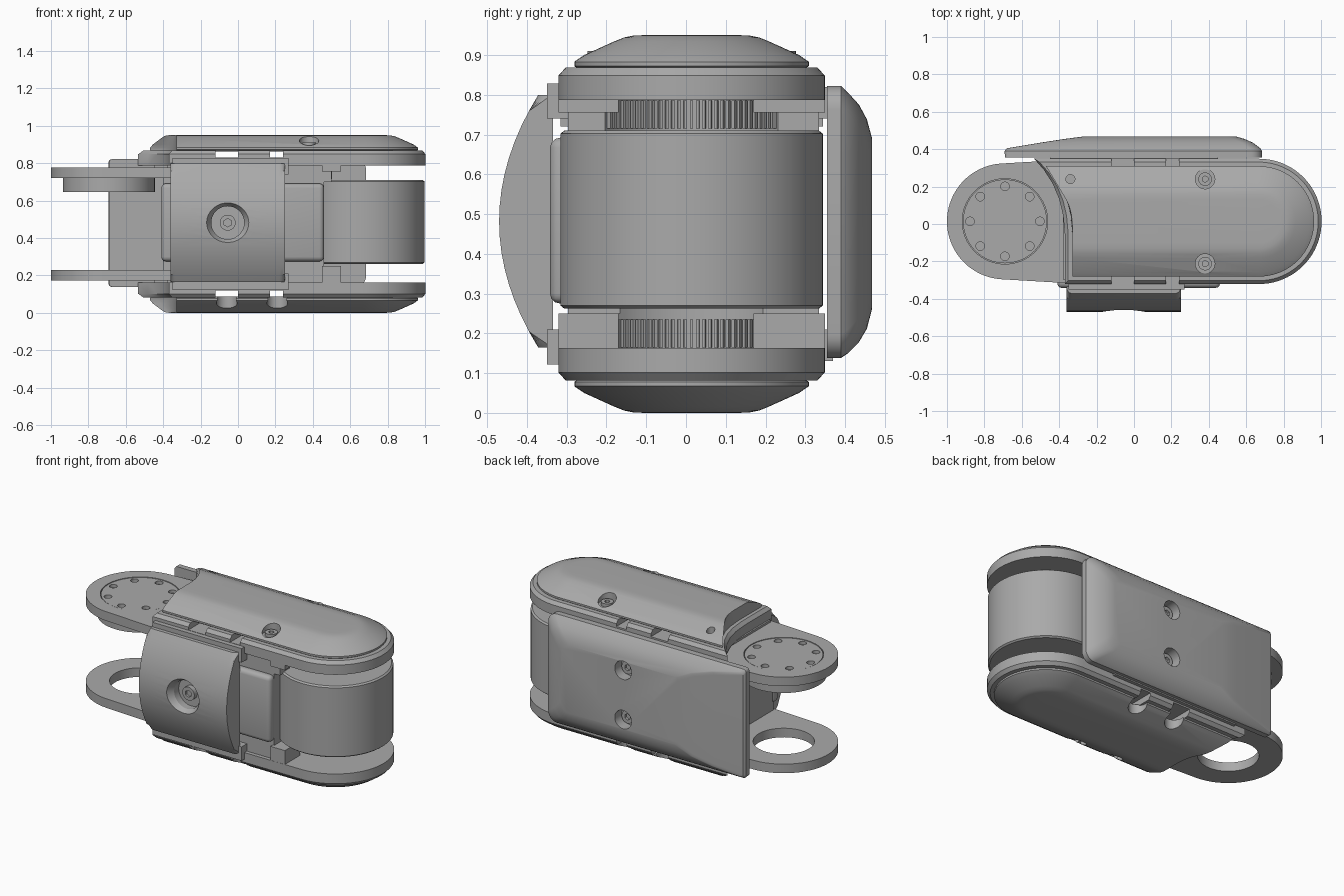
import bpy, bmesh, math
from mathutils import Matrix, Vector

if "Cube" in bpy.data.objects:
    bpy.data.objects.remove(bpy.data.objects["Cube"], do_unlink=True)

CY, TOP = 0.014, 0.95
FORK_X, DRUM_X = -0.69, 0.668

grey = bpy.data.materials.new("plain grey")
grey.use_nodes = True
grey.diffuse_color = (0.4, 0.4, 0.4, 1)
grey.node_tree.nodes["Principled BSDF"].inputs["Base Color"].default_value = (0.4, 0.4, 0.4, 1)


def finish(name, bm):
    bmesh.ops.recalc_face_normals(bm, faces=bm.faces)
    mesh = bpy.data.meshes.new(name)
    bm.to_mesh(mesh)
    bm.free()
    mesh.materials.append(grey)
    ob = bpy.data.objects.new(name, mesh)
    bpy.context.collection.objects.link(ob)
    return ob


def loft(name, rings):
    """Skin a list of equal-length point rings and cap both ends."""
    bm = bmesh.new()
    loops = [[bm.verts.new(p) for p in ring] for ring in rings]
    n = len(loops[0])
    for a, b in zip(loops, loops[1:]):
        for i in range(n):
            j = (i + 1) % n
            bm.faces.new((a[i], a[j], b[j], b[i]))
    bm.faces.new(loops[0])
    bm.faces.new(loops[-1])
    return finish(name, bm)


def box(name, x, y, z, bevel=0, segments=3):
    bm = bmesh.new()
    bmesh.ops.create_cube(bm, size=1)
    for v in bm.verts:
        v.co = [(a + b) / 2 + c * (b - a) for (a, b), c in zip((x, y, z), v.co)]
    if bevel:
        bmesh.ops.bevel(bm, geom=bm.edges[:], offset=bevel, segments=segments,
                        profile=0.5, affect='EDGES')
    return finish(name, bm)


def rod(name, start, end, r1, r2=None, sides=48):
    """Cylinder or cone between two points."""
    a, b = Vector(start), Vector(end)
    bm = bmesh.new()
    turn = (b - a).to_track_quat('Z', 'Y').to_matrix().to_4x4()
    bmesh.ops.create_cone(bm, cap_ends=True, segments=sides, radius1=r1,
                          radius2=r1 if r2 is None else r2, depth=(b - a).length,
                          matrix=Matrix.Translation((a + b) / 2) @ turn)
    return finish(name, bm)


def cut(ob, *cutters):
    bpy.context.view_layer.objects.active = ob
    for c in cutters:
        m = ob.modifiers.new("cut", 'BOOLEAN')
        m.operation, m.object, m.solver = 'DIFFERENCE', c, 'EXACT'
        bpy.ops.object.modifier_apply(modifier=m.name)
        bpy.data.objects.remove(c, do_unlink=True)


def arc(cx, cy, r, a0, a1, n):
    return [(cx + r * math.cos(math.radians(a0 + (a1 - a0) * i / n)),
             cy + r * math.sin(math.radians(a0 + (a1 - a0) * i / n))) for i in range(n + 1)]


def shell_outline(d):
    """Link outline inset by d: round at the drum, scooped beside the fork."""
    r = 0.295 - d
    k = r / 0.295
    pts = arc(DRUM_X, CY, r, -90, 90, 40)
    for x, y in ((-0.47, 1), (-0.425, 0.82), (-0.385, 0.6), (-0.355, 0.35),
                 (-0.338, 0.1), (-0.33, -0.2), (-0.33, -1)):
        slide = 0.6 * d * (x + 0.33) / -0.14
        pts.append((x + slide + min(d, 0), CY + y * 0.295 * k))
    return pts


def at_z(pts, z):
    return [(x, y, z) for x, y in pts]


# Parts that repeat at the top and the bottom
for side, flip in (("upper", False), ("lower", True)):
    def h(z):
        return TOP - z if flip else z

    def hz(a, b):
        return sorted((h(a), h(b)))

    # Outer cover with sloping sides
    cover = loft(side + "_cover", [at_z(shell_outline(d), h(z)) for d, z in (
        (0.015, 0.862), (0, 0.872), (0, 0.883), (0.025, 0.9), (0.1, 0.934),
        (0.125, 0.944), (0.15, 0.949), (0.18, 0.95))])
    if flip:
        cut(cover, *[rod("notch", (x, CY + s * 0.27, -0.1), (x, CY + s * 0.27, 0.2), 0.055)
                     for x in (-0.06, 0.21) for s in (-1, 1)])
    else:
        for s in (-1, 1):
            y = CY + s * 0.226
            cut(cover, rod("recess", (0.38, y, 0.89), (0.38, y, 1), 0.052))
            screw = rod("cover_screw", (0.38, y, 0.88), (0.38, y, 0.91), 0.036)
            cut(screw, rod("socket", (0.38, y, 0.895), (0.38, y, 1), 0.017, sides=6))
        cut(cover, rod("pin_hole", (-0.34, 0.24, 0.88), (-0.34, 0.24, 1), 0.024))

    # Side plate with chamfered rim and through slots
    plate = loft(side + "_plate", [at_z(shell_outline(d), h(z)) for d, z in (
        (-0.04, 0.787), (-0.04, 0.848), (-0.022, 0.868))])
    cut(plate, *[box("slot", x, (-1, 1), hz(0.83, 0.9)) for x in ((-0.12, 0.0), (0.17, 0.24))])

    # Fork arm
    outline = arc(FORK_X, CY, 0.31, 95, 265, 40) + [(-0.36, CY - 0.33), (-0.2, CY - 0.33),
                                                  (-0.2, CY + 0.33), (-0.36, CY + 0.33)]
    fork = loft(side + "_fork", [at_z(outline, h(z)) for z in (0.72, 0.777)])
    c = (FORK_X, CY)
    if flip:
        cut(fork, rod("bore", (*c, 0), (*c, 0.5), 0.175, sides=64),
            rod("seat", (*c, 0.232), (*c, 0.5), 0.23, sides=64))
    else:
        hub = rod("fork_hub", (*c, 0.647), (*c, 0.73), 0.245, sides=64)
        cut(fork, rod("seat", (*c, 0.75), (*c, 0.9), 0.228, sides=64))
        disc = rod("fork_disc", (*c, 0.74), (*c, 0.775), 0.224, sides=64)
        cut(disc, *[rod("bolt_hole", (*p, 0.755), (*p, 0.9), 0.023, sides=20)
                    for p in arc(*c, 0.187, 0, 315, 7)])

    # Scooped wall with teeth facing the drum
    wall = box(side + "_gear_wall", (-0.38, 0.5), (-0.297, 0.335), hz(0.70, 0.79))
    cut(wall, rod("scoop", (DRUM_X, CY, 0), (DRUM_X, CY, 1), 0.275, sides=96))
    bm = bmesh.new()
    for x, y in arc(DRUM_X, CY, 0.272, 130, 230, 30):
        spin = Matrix.Rotation(math.atan2(y - CY, x - DRUM_X), 4, 'Z')
        bmesh.ops.create_cube(bm, size=1, matrix=Matrix.Translation((x, y, h(0.75)))
                              @ spin @ Matrix.Diagonal((0.02, 0.008, 0.07, 1)))
    finish(side + "_teeth", bm)
    low = 0.70 if flip else 0.755
    box(side + "_front_tab", (0.45, 0.55), (-0.32, -0.17), hz(low, 0.79))
    box(side + "_back_tab", (0.45, 0.55), (0.17, 0.35), hz(low, 0.79))

    # Rails that carry the pad and the back cover
    box(side + "_front_rail", (-0.35, 0.27), (-0.35, -0.27), hz(0.74, 0.828))
    box(side + "_back_rail", (-0.45, 0.45), (0.3, 0.37), hz(0.74, 0.82))

# Central body and drum
box("body", (-0.4, 0.46), (-0.297, 0.335), (0.2, 0.75)).data
body = bpy.data.objects["body"]
cut(body, rod("drum_clearance", (DRUM_X, CY, 0), (DRUM_X, CY, 1), 0.275, sides=96))
drum = [(0.32, 0.262), (0.33, 0.27), (0.33, 0.702), (0.32, 0.71)]
loft("drum", [at_z(arc(DRUM_X, CY, r, 0, 356.25, 95), z) for r, z in drum])
box("front_bracket", (-0.41, 0.46), (-0.342, -0.28), (0.275, 0.692), 0.025)

# Front pad: bowed profile, rounded edges, countersunk screw
bm = bmesh.new()
edge = [(-0.335, 0.165)] + [(-0.372 - 0.098 * (1 - t * t), 0.482 + 0.317 * t)
                            for t in [i / 8 - 1 for i in range(17)]] + [(-0.335, 0.8)]
ends = [[bm.verts.new((x, y, z)) for y, z in edge] for x in (-0.36, 0.25)]
for i in range(len(edge)):
    j = (i + 1) % len(edge)
    bm.faces.new((ends[0][i], ends[0][j], ends[1][j], ends[1][i]))
caps = [bm.faces.new(e) for e in ends]
rim = [e for f in caps for e in f.edges if max(v.co.y for v in e.verts) < -0.36]
bmesh.ops.bevel(bm, geom=rim, offset=0.03, segments=4, profile=0.5, affect='EDGES')
pad = finish("front_pad", bm)
px, pz = -0.055, 0.482
cut(pad, rod("countersink", (px, -0.43, pz), (px, -0.49, pz), 0.088, 0.125, 64),
    rod("well", (px, -0.385, pz), (px, -0.6, pz), 0.088, sides=64))
screw = rod("pad_screw", (px, -0.37, pz), (px, -0.415, pz), 0.042)
cut(screw, rod("socket", (px, -0.4, pz), (px, -0.5, pz), 0.022, sides=6))


# Back cover: rounded panel stepping in towards its flat
def panel(y, x0, x1, z0, z1, left=0.02, right=0.06):
    pts = (arc(x1 - right, z0 + right, right, -90, 0, 6) + arc(x1 - right, z1 - right, right, 0, 90, 6)
           + arc(x0 + left, z1 - left, left, 90, 180, 6) + arc(x0 + left, z0 + left, left, 180, 270, 6))
    return [(x, y, z) for x, z in pts]


back = loft("back_cover", [panel(*p) for p in (
    (0.355, -0.69, 0.685, 0.138, 0.822), (0.39, -0.692, 0.685, 0.138, 0.822),
    (0.405, -0.68, 0.675, 0.148, 0.808), (0.435, -0.5, 0.635, 0.178, 0.775),
    (0.455, -0.37, 0.59, 0.212, 0.738), (0.468, -0.27, 0.545, 0.262, 0.69))])
for z in (0.325, 0.635):
    cut(back, rod("recess", (0.11, 0.4, z), (0.11, 0.6, z), 0.058))
    screw = rod("back_screw", (0.11, 0.39, z), (0.11, 0.425, z), 0.04)
    cut(screw, rod("socket", (0.11, 0.41, z), (0.11, 0.5, z), 0.02, sides=6))

# Smooth shading with sharp edges kept
bpy.ops.object.select_all(action='DESELECT')
for ob in bpy.context.collection.objects:
    if ob.type == 'MESH' and grey.name in ob.data.materials:
        ob.select_set(True)
        bpy.context.view_layer.objects.active = ob
bpy.ops.object.shade_smooth_by_angle(angle=math.radians(30))
